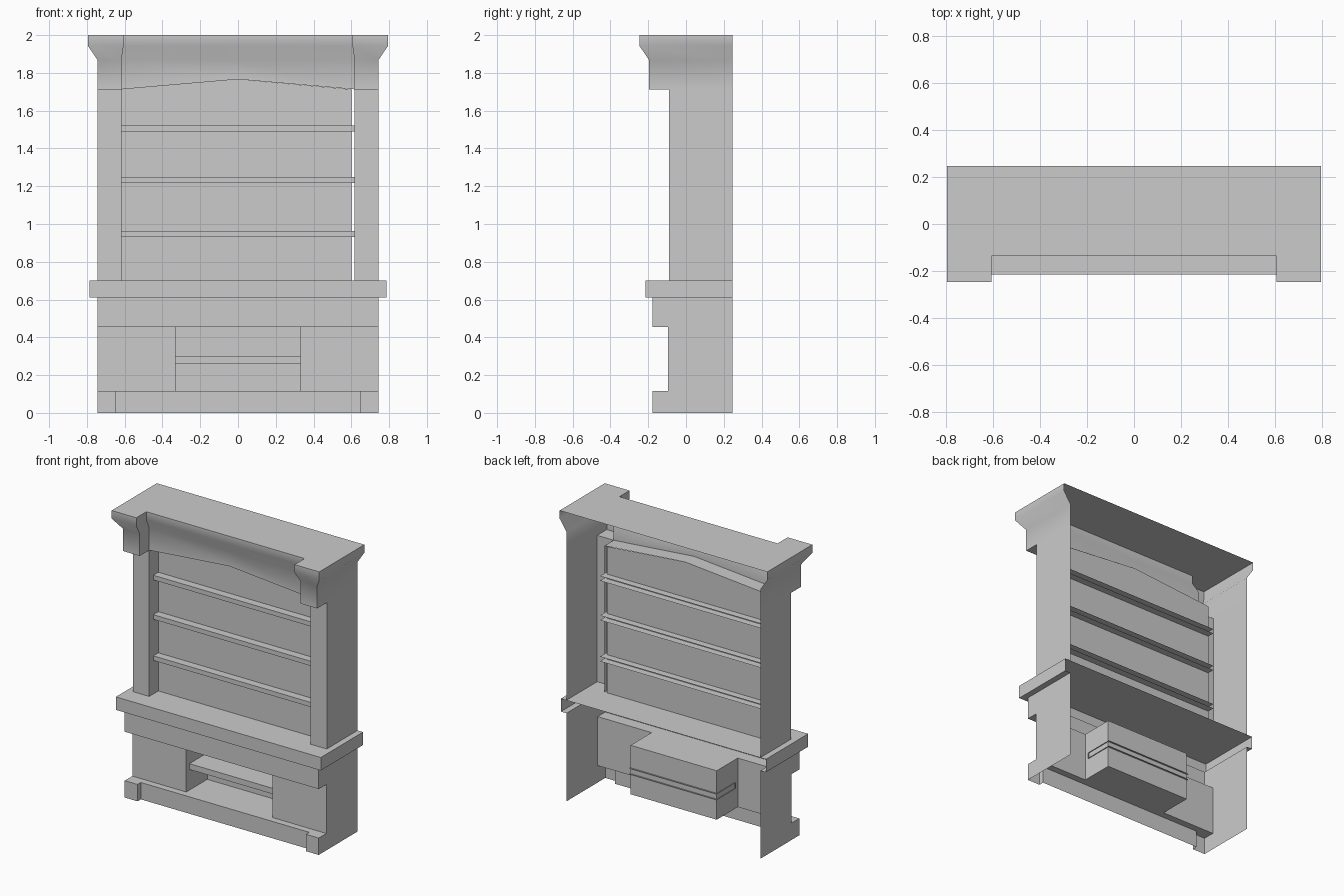
import bpy, bmesh

cube = bpy.data.objects.get("Cube")
if cube:
    bpy.data.objects.remove(cube)

paint = bpy.data.materials.new("light_grey")
paint.use_nodes = True
GREY = (0.6, 0.6, 0.6, 1)
paint.diffuse_color = GREY
paint.node_tree.nodes["Principled BSDF"].inputs["Base Color"].default_value = GREY

# Shared dimensions: the case is an open-backed shell
BACK = 0.247          # rear edge
SIDE = 0.743          # half width of the case
FACE = -0.09          # front of the pillars
INNER = 0.617         # inner side of the pillars
PANEL = 0.01          # front of the shelf backing
HEAD = 1.713          # top of the pillars
ARCH = 1.766          # peak of the arch
COUNTER = 0.70
UNDER = 0.61          # underside of the counter
FRIEZE = -0.178
DOOR = -0.095         # front of the lower cupboards
LINTEL = 0.456
PLINTH = 0.117
NICHE = 0.33          # half width of the lower opening
NICHE_BACK = 0.135


def mirrored(half):
    """Plan line from the left rear round the front to the right rear."""
    return [(-x, y) for x, y in half] + [(x, y) for x, y in reversed(half)]


def row(plan, z):
    return [(x, y, z) for x, y in plan]


def sweep(profile, x0, x1):
    """Rows for a (y, z) profile run along x."""
    return [[(x0, y, z), (x1, y, z)] for y, z in profile]


def part(name, lofts, caps=(), smooth=False):
    bm = bmesh.new()
    for rows in lofts:
        grid = [[bm.verts.new(p) for p in r] for r in rows]
        for a, b in zip(grid, grid[1:]):
            for i in range(len(a) - 1):
                bm.faces.new((a[i], b[i], b[i + 1], a[i + 1]))
    for cap in caps:
        bm.faces.new([bm.verts.new(p) for p in cap])
    bmesh.ops.remove_doubles(bm, verts=bm.verts, dist=0.0005)
    mesh = bpy.data.meshes.new(name)
    bm.to_mesh(mesh)
    bm.free()
    mesh.materials.append(paint)
    obj = bpy.data.objects.new(name, mesh)
    bpy.context.collection.objects.link(obj)
    if smooth:
        bpy.ops.object.select_all(action="DESELECT")
        obj.select_set(True)
        bpy.context.view_layer.objects.active = obj
        bpy.ops.object.shade_smooth_by_angle(angle=0.7)
    return obj


# Cornice: flared end blocks with a set-back arched centre
def cornice_row(z, flare, inner, peak):
    left = [(SIDE + flare, BACK), (SIDE + flare, -0.195 - flare),
            (inner, -0.195 - flare), (inner, FACE - flare * 0.9)]
    line = row(mirrored(left), z)
    line.insert(4, (0, FACE - flare * 0.9, peak))
    return line


FLARE = 0.052
cornice = [cornice_row(2, FLARE, 0.606, 2),
           cornice_row(1.944, FLARE, 0.606, 1.944),
           cornice_row(1.867, 0, INNER, 1.867),
           cornice_row(HEAD, 0, INNER, ARCH)]


def arch_line(y):
    return [(-INNER, y, HEAD), (0, y, ARCH), (INNER, y, HEAD)]


block_base = [(-0.195, HEAD), (FACE, HEAD)]
part("cornice", [cornice, [arch_line(FACE), arch_line(PANEL)],
                 sweep(block_base, -SIDE, -INNER), sweep(block_base, INNER, SIDE)],
     [cornice[0]], smooth=True)

# Pillars with the upper side walls
pillar = [(SIDE, BACK), (SIDE, FACE), (INNER, FACE), (INNER, PANEL)]
whole = mirrored(pillar)
for name, plan in (("right_pillar", whole[:4]), ("left_pillar", whole[4:])):
    part(name, [[row(plan, HEAD), row(plan, COUNTER)]])

# Arched backing behind the shelves, leaving a narrow gap on one side
PANEL_END = 0.6
part("shelf_backing", [[[(-INNER, PANEL, HEAD), (0, PANEL, ARCH), (PANEL_END, PANEL, HEAD)],
                        [(x, PANEL, COUNTER) for x in (-INNER, 0, PANEL_END)]]])


# Shelves: folded boards, open at the rear
def shelf(name, half, front, rear, top, thick):
    fold = [(rear, top), (front, top), (front, top - thick), (rear, top - thick)]
    part(name, [sweep(fold, -half, half)])


for i, top in enumerate((0.964, 1.249, 1.522)):
    shelf(f"upper_shelf_{i + 1}", INNER, -0.045, 0.06, top, 0.032)
shelf("lower_shelf", NICHE + 0.006, -0.06, NICHE_BACK + 0.012, 0.3, 0.04)

# Counter slab with a rim underneath
slab = mirrored([(0.785, BACK), (0.785, -0.215)])
frieze = mirrored([(SIDE, BACK), (SIDE, FRIEZE)])
part("counter", [[row(slab, COUNTER), row(slab, UNDER), row(frieze, UNDER)]],
     [row(slab, COUNTER)])

# Frieze under the counter
part("frieze", [[row(frieze, UNDER), row(frieze, LINTEL)],
                sweep([(FRIEZE, LINTEL), (DOOR, LINTEL)], -SIDE, SIDE)])

# Lower cupboards either side of the opening
cupboard = mirrored([(SIDE, BACK), (SIDE, DOOR), (NICHE, DOOR)])
for name, plan in (("right_cupboard", cupboard[:3]), ("left_cupboard", cupboard[3:])):
    part(name, [[row(plan, LINTEL), row(plan, PLINTH)]])

# Boxed opening between the cupboards
niche = mirrored([(NICHE, DOOR), (NICHE, NICHE_BACK)])
part("niche", [[row(niche, LINTEL), row(niche, PLINTH)],
               sweep([(DOOR, LINTEL), (NICHE_BACK, LINTEL)], -NICHE, NICHE),
               sweep([(NICHE_BACK, PLINTH), (DOOR, PLINTH)], -NICHE, NICHE)])

# Plinth with forward corner blocks and a ledge on top
corner = [(SIDE, FRIEZE), (0.645, FRIEZE), (0.645, -0.142)]
base = mirrored([(SIDE, BACK)] + corner)
ledge = mirrored([(SIDE, DOOR)] + corner)
part("plinth", [[row(base, PLINTH), row(base, 0)]], [row(ledge, PLINTH)])
